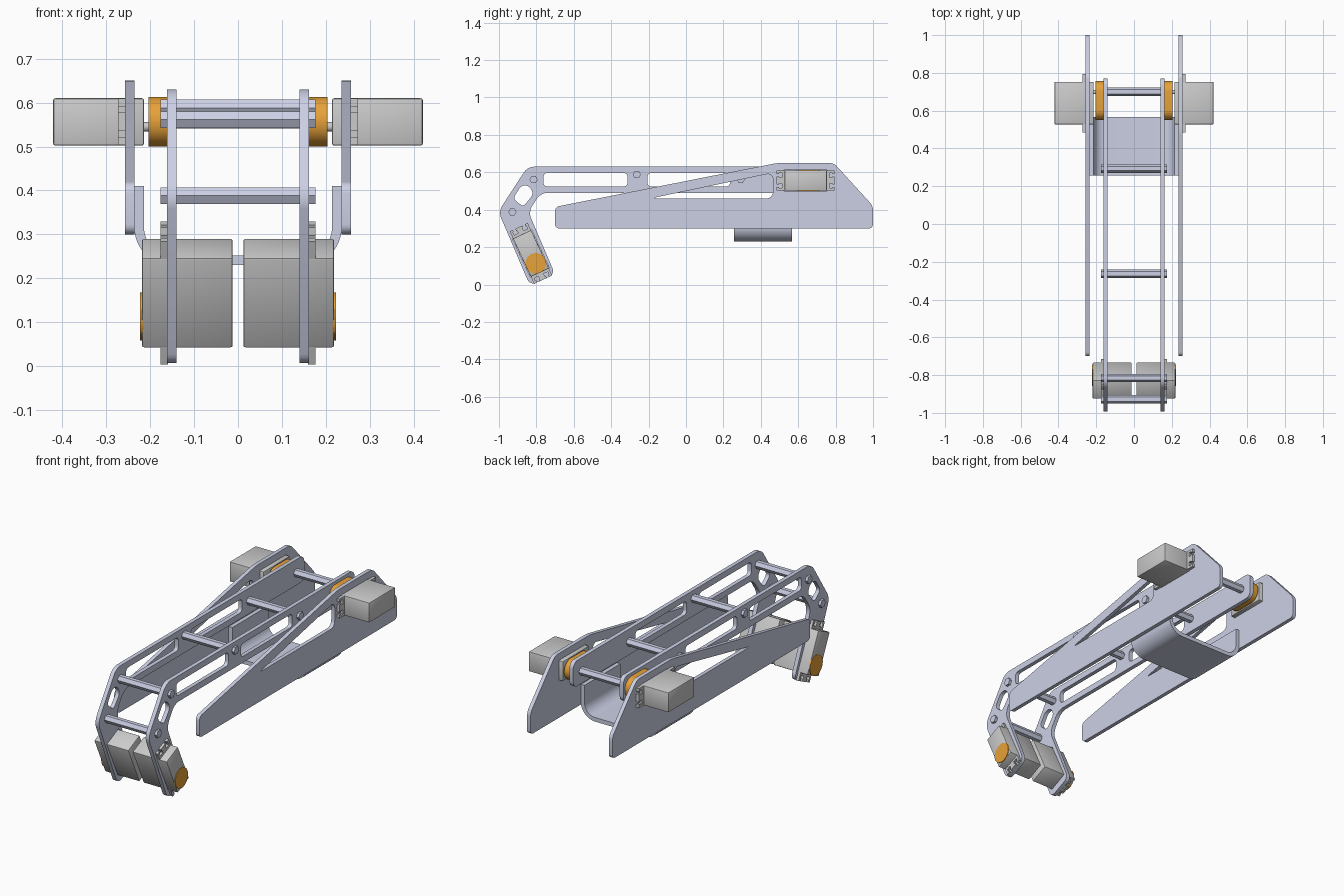
import bpy, bmesh, math
from mathutils import Vector

if "Cube" in bpy.data.objects:
    bpy.data.objects.remove(bpy.data.objects["Cube"])


def material(name, rgb):
    m = bpy.data.materials.new(name)
    m.diffuse_color = (*rgb, 1)
    m.use_nodes = True
    m.node_tree.nodes["Principled BSDF"].inputs["Base Color"].default_value = m.diffuse_color
    return m


PLATE = material("plate_blue", (0.60, 0.63, 0.78))
ORANGE = material("horn_orange", (0.80, 0.36, 0.04))


def rounded(pts, r, n=6):
    """Round every corner of a closed 2D outline."""
    if r == 0:
        return [Vector(p) for p in pts]
    out = []
    for i, p in enumerate(pts):
        p, a, b = Vector(p), Vector(pts[i - 1]), Vector(pts[(i + 1) % len(pts)])
        t = min(r, 0.499 * (a - p).length, 0.499 * (b - p).length)
        s, e = p + (a - p).normalized() * t, p + (b - p).normalized() * t
        c1, c2 = s.lerp(p, 0.552), e.lerp(p, 0.552)
        for k in range(n + 1):
            u = k / n
            v = 1 - u
            out.append(s * v**3 + c1 * 3 * v * v * u + c2 * 3 * v * u * u + e * u**3)
    return out


def extrude(name, loops, lo, hi, mat=None, axis="x", mirror=True, bevel=0):
    """Extrude an outline with holes; outline is (y, z) for axis x, (x, z) for axis y."""
    cu = bpy.data.curves.new(name, "CURVE")
    cu.dimensions, cu.fill_mode, cu.extrude = "2D", "BOTH", (hi - lo) / 2
    for loop in loops:
        sp = cu.splines.new("POLY")
        sp.points.add(len(loop) - 1)
        for q, p in zip(sp.points, loop):
            q.co = (p[0], p[1], 0, 1)
        sp.use_cyclic_u = True
    tmp = bpy.data.objects.new("tmp", cu)
    bpy.context.collection.objects.link(tmp)
    dg = bpy.context.evaluated_depsgraph_get()
    me = bpy.data.meshes.new_from_object(tmp.evaluated_get(dg))
    bpy.data.objects.remove(tmp)
    mid = (lo + hi) / 2
    for v in me.vertices:
        x, y, z = v.co
        v.co = (z + mid, x, y) if axis == "x" else (x, z + mid, y)
    bm = bmesh.new()
    bm.from_mesh(me)
    bmesh.ops.remove_doubles(bm, verts=bm.verts, dist=1e-5)
    bmesh.ops.dissolve_limit(bm, angle_limit=0.01, verts=bm.verts, edges=bm.edges) if bevel else None
    bmesh.ops.recalc_face_normals(bm, faces=bm.faces)
    if bevel:
        bmesh.ops.bevel(bm, geom=bm.edges[:], offset=bevel, segments=2, profile=0.5, affect="EDGES")
    bm.to_mesh(me)
    bm.free()
    for p in me.polygons:
        p.use_smooth = True
    me.set_sharp_from_angle(angle=math.radians(30))
    me.materials.clear()
    if mat:
        me.materials.append(mat)
    me.name = name
    ob = bpy.data.objects.new(name, me)
    bpy.context.collection.objects.link(ob)
    if mirror:
        ob.modifiers.new("mirror", "MIRROR").use_mirror_merge = False
    return ob


def circle(c, r, n=32):
    return [Vector((c[0] + r * math.cos(2 * math.pi * i / n),
                    c[1] + r * math.sin(2 * math.pi * i / n))) for i in range(n)]


def box(y0, y1, z0, z1):
    return [(y0, z0), (y1, z0), (y1, z1), (y0, z1)]


def placed(pts, c, a):
    ca, sa = math.cos(a), math.sin(a)
    return [(c[0] + u * ca - v * sa, c[1] + u * sa + v * ca) for u, v in pts]


def servo(name, c, a, face, d):
    """Motor with its shaft face at x=face; the body runs along d in x."""
    def span(s, e):
        return sorted((face + d * s, face + d * e))
    extrude(name + "_body", [placed(box(-.113, .113, -.054, .054), c, a)], *span(0, .207), bevel=.005)
    L = .155
    end = [(L, -.053)]
    for m in (-.028, .028):
        end += [(L, m - .007), (L - .012, m - .007), (L - .012, m - .012), (L - .028, m - .012),
                (L - .028, m + .012), (L - .012, m + .012), (L - .012, m + .007), (L, m + .007)]
    end.append((L, .053))
    flange = end + [(-u, -v) for u, v in end]
    extrude(name + "_flange", [placed(flange, c, a)], *span(.043, .059))


LEG, LEG_A = (-.829, .166), math.radians(-65)
HIP = (.64, .556)

# outer side plates with triangular window and motor opening
outer = [(-.70, .30), (1.0, .30), (1.0, .42), (.79, .65), (.49, .65), (-.70, .415)]
window = [(-.19, .46), (.465, .46), (.465, .597)]
extrude("outer_side_plate", [rounded(outer, .022), rounded(window, .035),
        box(HIP[0] - .115, HIP[0] + .115, HIP[1] - .056, HIP[1] + .056)], .236, .257, PLATE)

# cranked inner arm plates
arm = [(-1.003, .39), (-.835, -.005), (-.70, .055), (-.843, .388), (-.777, .49), (.77, .49),
       (.77, .63), (-.847, .63)]
bend_slot = [(-.925, .46), (-.87, .415), (-.815, .485), (-.84, .53), (-.88, .53)]
extrude("inner_arm_plate", [rounded(arm, .035), rounded(bend_slot, .02),
        rounded(box(-.762, -.313, .524, .596), .02), rounded(box(-.206, .235, .524, .596), .02),
        placed(box(-.115, .115, -.056, .056), LEG, LEG_A)], .14, .162, PLATE)

# hexagonal cross rods
for i, c in enumerate([(-.928, .388), (-.815, .561), (-.263, .588), (.293, .563), (.70, .56)]):
    extrude(f"cross_rod_{i + 1}", [circle(c, .022, 6)], -.176, .176, PLATE, mirror=False)

# U-shaped base channel: outer curve out, inner curve back
w, t, r = .236, .022, .085


def u_path(o, n=12):
    rr, cx, cz = r - o, w - r, .23 + r
    right = [(cx + rr * math.sin(k / n * math.pi / 2), cz - rr * math.cos(k / n * math.pi / 2))
             for k in range(n + 1)] + [(w - o, .41)]
    return [(-x, z) for x, z in reversed(right)] + right


extrude("base_channel", [u_path(0) + u_path(t)[::-1]], .257, .567, PLATE, axis="y", mirror=False)

# hip motors outside, shafts pointing inward, with long horns on the arm
servo("hip_motor", HIP, 0, .214, 1)
extrude("hip_shaft", [circle((HIP[0] + .058, .545), .011, 16)], .20, .218)
extrude("hip_horn", [rounded(box(.55, .757, .50, .613), .0565, 12)], .162, .204, ORANGE)

# wrist motors at the arm tip, shafts pointing outward, with round horns
servo("wrist_motor", LEG, LEG_A, .219, -1)
extrude("wrist_horn", [circle((-.803, .113), .055)], .215, .223, ORANGE)
